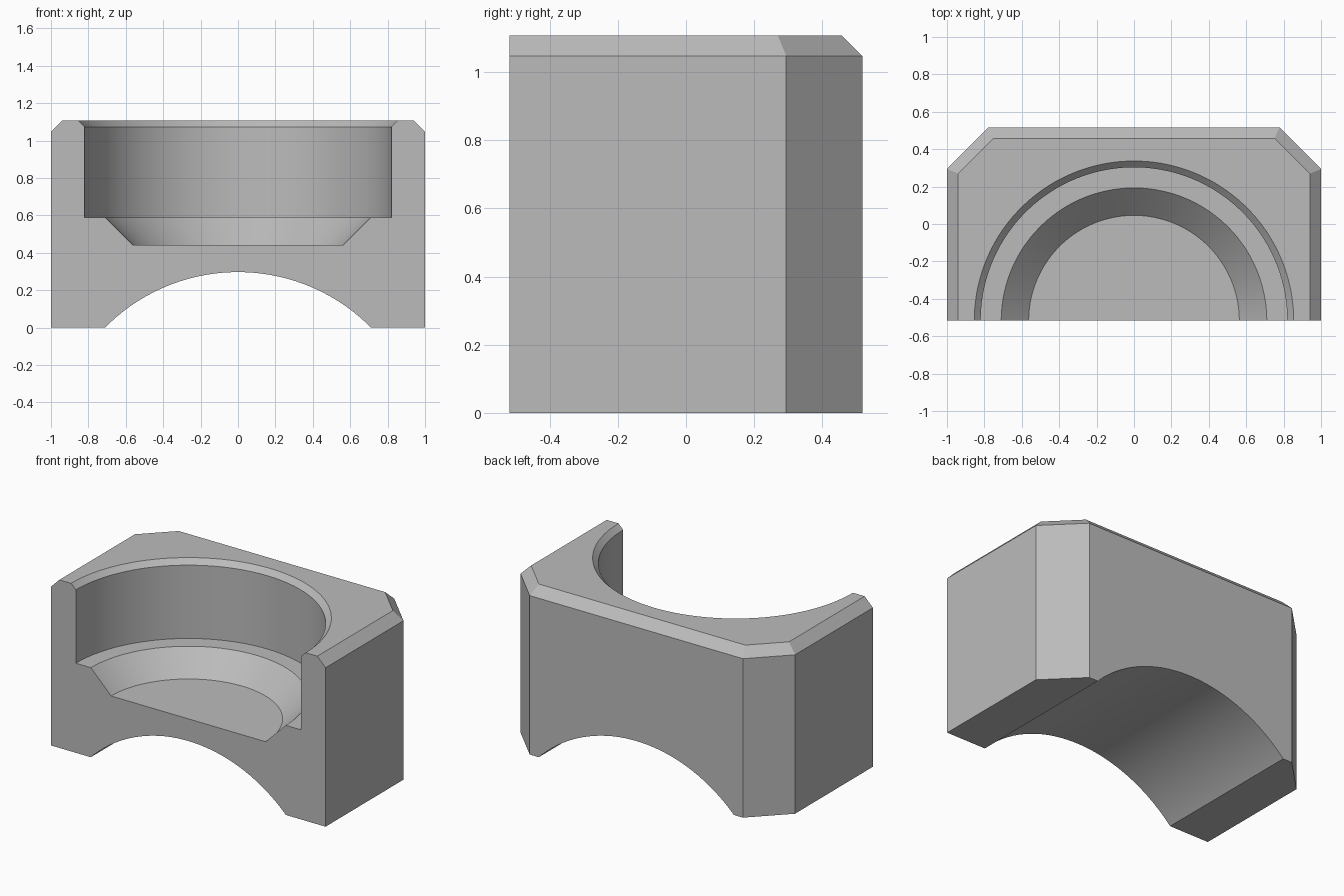
import bpy
import bmesh
from math import cos, sin, tau
from mathutils import Vector

cube = bpy.data.objects.get("Cube")
if cube:
    bpy.data.objects.remove(cube, do_unlink=True)

FRONT, BACK, TOP, BEVEL = -0.517, 0.517, 1.107, 0.06
SEGMENTS = 128

grey = bpy.data.materials.new("plain grey")
grey.use_nodes = True
colour = (0.5, 0.5, 0.5, 1)
grey.diffuse_color = colour
grey.node_tree.nodes["Principled BSDF"].inputs["Base Color"].default_value = colour


def loft(name, rings):
    """Solid skinned through rings of equal length, with both ends capped."""
    bm = bmesh.new()
    loops = [[bm.verts.new(p) for p in ring] for ring in rings]
    for a, b in zip(loops, loops[1:]):
        for i in range(len(a)):
            j = (i + 1) % len(a)
            bm.faces.new((a[i], a[j], b[j], b[i]))
    bm.faces.new(loops[0])
    bm.faces.new(loops[-1])
    bmesh.ops.recalc_face_normals(bm, faces=bm.faces)
    mesh = bpy.data.meshes.new(name)
    bm.to_mesh(mesh)
    bm.free()
    mesh.materials.append(grey)
    obj = bpy.data.objects.new(name, mesh)
    bpy.context.collection.objects.link(obj)
    return obj


def outline(inset, z):
    """Block plan with clipped back corners; the front edge stays in place."""
    side, back = 1 - inset, BACK - inset
    diagonal = 1.294 - inset * 2 ** 0.5
    half = [(side, FRONT), (side, diagonal - side), (diagonal - back, back)]
    return [(x, y, z) for x, y in half] + [(-x, y, z) for x, y in reversed(half)]


def circle(centre, radius, u, v):
    angles = [(i + 0.5) * tau / SEGMENTS for i in range(SEGMENTS)]
    return [centre + radius * (cos(a) * u + sin(a) * v) for a in angles]


X, Y, Z = Vector((1, 0, 0)), Vector((0, 1, 0)), Vector((0, 0, 1))

# Block with a chamfered top rim
block = loft("saddle_block", [outline(0, 0), outline(0, TOP - BEVEL), outline(BEVEL, TOP)])

# Stepped round pocket with a conical seat and a flared mouth
pocket_profile = [(0.563, 0.443), (0.71, 0.59), (0.82, 0.59),
                  (0.82, 1.073), (0.854, TOP), (0.954, TOP + 0.1)]
pocket = loft("pocket_cutter",
              [circle(Vector((0, FRONT, z)), r, X, Y) for r, z in pocket_profile])

# Wide arch running front to back under the block
arch = loft("arch_cutter", [circle(Vector((0, y, -0.703)), 1, X, Z) for y in (-1, 1)])

for cutter in (pocket, arch):
    cutter.hide_render = True
    cut = block.modifiers.new(cutter.name, "BOOLEAN")
    cut.operation = "DIFFERENCE"
    cut.solver = "EXACT"
    cut.object = cutter

# Apply the cuts, drop the cutters, and smooth the curved walls
bpy.ops.object.select_all(action="DESELECT")
block.select_set(True)
bpy.context.view_layer.objects.active = block
for name in [m.name for m in block.modifiers]:
    bpy.ops.object.modifier_apply(modifier=name)
for cutter in (pocket, arch):
    bpy.data.objects.remove(cutter, do_unlink=True)
bpy.ops.object.shade_smooth_by_angle(angle=0.5)
